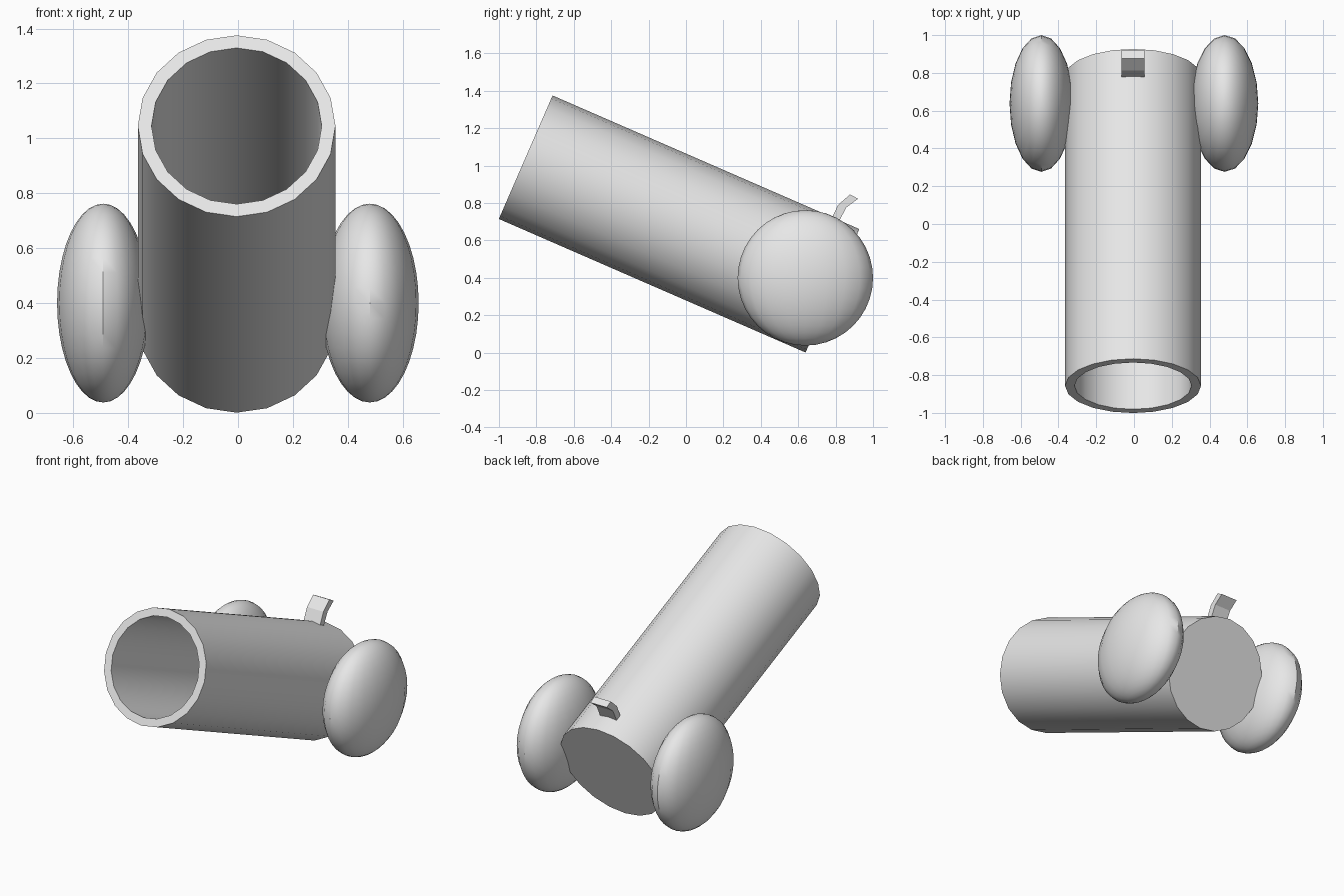
import bpy, bmesh, math
from mathutils import Matrix, Vector

cube = bpy.data.objects.get("Cube")
if cube:
    bpy.data.objects.remove(cube, do_unlink=True)

grey = bpy.data.materials.new("plain grey")
grey.use_nodes = True
colour = (0.8, 0.8, 0.8, 1)
grey.diffuse_color = colour
grey.node_tree.nodes["Principled BSDF"].inputs["Base Color"].default_value = colour


def finish(name, bm, smooth=True):
    bmesh.ops.recalc_face_normals(bm, faces=bm.faces)
    mesh = bpy.data.meshes.new(name)
    bm.to_mesh(mesh)
    bm.free()
    mesh.materials.append(grey)
    obj = bpy.data.objects.new(name, mesh)
    bpy.context.collection.objects.link(obj)
    if smooth:
        bpy.ops.object.select_all(action='DESELECT')
        obj.select_set(True)
        bpy.context.view_layer.objects.active = obj
        bpy.ops.object.shade_smooth_by_angle(angle=math.radians(35))
    return obj


# Barrel: a closed tube with a deep bore, tilted up towards the front
SIDES = 20
back, front = Vector((-0.005, 0.783, 0.331)), Vector((-0.005, -0.857, 1.045))
axis = front - back
length = axis.length
bm = bmesh.new()
rings = []
for radius, height in [(0.36, 0), (0.36, length), (0.31, length), (0.31, 0.06)]:
    rings.append([bm.verts.new((radius * math.cos(math.tau * i / SIDES),
                                radius * math.sin(math.tau * i / SIDES), height))
                  for i in range(SIDES)])
for low, high in zip(rings, rings[1:]):
    for i in range(SIDES):
        j = (i + 1) % SIDES
        bm.faces.new((low[i], low[j], high[j], high[i]))
bm.faces.new(rings[0])
bm.faces.new(rings[-1])
tilt = Matrix.Rotation(math.atan2(-axis.y, axis.z), 4, 'X')
bm.transform(Matrix.Translation(back) @ tilt)
finish("barrel", bm)

# Wheels: flattened spheres beside the rear of the barrel
for name, x, half_width in [("left_wheel", 0.48, 0.178), ("right_wheel", -0.491, 0.168)]:
    bm = bmesh.new()
    bmesh.ops.create_uvsphere(bm, u_segments=20, v_segments=20, radius=1)
    bm.transform(Matrix.Translation((x, 0.638, 0.4)) @ Matrix.Diagonal((half_width, 0.362, 0.362, 1)))
    finish(name, bm)

# Fuse: a bent strip rooted in the top of the barrel
profile = [(0.765, 0.67), (0.78, 0.72), (0.813, 0.79), (0.877, 0.846),
           (0.92, 0.823), (0.856, 0.775), (0.82, 0.705), (0.805, 0.66)]
bm = bmesh.new()
face = bm.faces.new([bm.verts.new((-0.065, y, z)) for y, z in profile])
extruded = bmesh.ops.extrude_face_region(bm, geom=[face], use_keep_orig=True)
moved = [v for v in extruded["geom"] if isinstance(v, bmesh.types.BMVert)]
bmesh.ops.translate(bm, vec=(0.12, 0, 0), verts=moved)
finish("fuse", bm, smooth=False)
